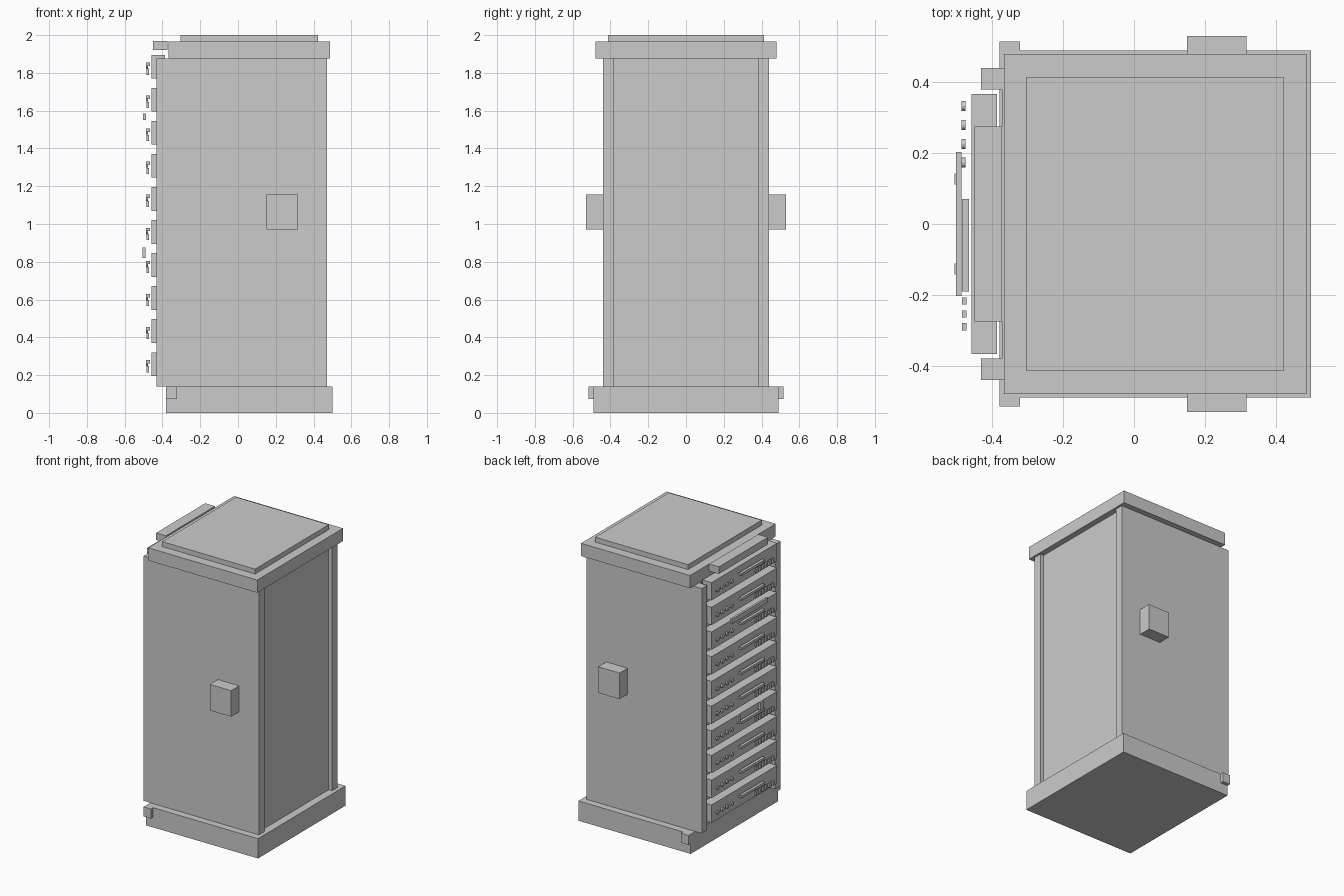
import bpy, bmesh, math
from mathutils import Matrix

if "Cube" in bpy.data.objects:
    bpy.data.objects.remove(bpy.data.objects["Cube"])


def make(name, boxes=(), pegs=()):
    """One object from boxes (x0,x1,y0,y1,z0,z1) and x-axis pegs (x0,x1,y,z,r)."""
    bm = bmesh.new()
    for x0, x1, y0, y1, z0, z1 in boxes:
        m = Matrix.Translation(((x0 + x1) / 2, (y0 + y1) / 2, (z0 + z1) / 2))
        m = m @ Matrix.Diagonal((x1 - x0, y1 - y0, z1 - z0, 1))
        bmesh.ops.create_cube(bm, size=1, matrix=m)
    for x0, x1, y, z, r in pegs:
        m = Matrix.Translation(((x0 + x1) / 2, y, z)) @ Matrix.Rotation(math.pi / 2, 4, 'Y')
        bmesh.ops.create_cone(bm, cap_ends=True, segments=12, radius1=r, radius2=r,
                              depth=x1 - x0, matrix=m)
    me = bpy.data.meshes.new(name)
    bm.to_mesh(me)
    bm.free()
    ob = bpy.data.objects.new(name, me)
    bpy.context.collection.objects.link(ob)
    return ob


def pair(name, x0, x1, y0, y1, z0, z1):
    """Same box on the +y and -y sides."""
    make(name + "_left", [(x0, x1, y0, y1, z0, z1)])
    make(name + "_right", [(x0, x1, -y1, -y0, z0, z1)])


# Cabinet shell
make("base_plinth", [(-0.38, 0.50, -0.49, 0.49, 0, 0.14)])
make("cabinet_core", [(-0.373, 0.445, -0.38, 0.38, 0.14, 1.875)])
pair("side_panel", -0.432, 0.472, 0.38, 0.44, 0.14, 1.875)
make("top_cap", [(-0.367, 0.487, -0.48, 0.48, 1.875, 1.965)])
make("roof_plate", [(-0.305, 0.423, -0.413, 0.413, 1.965, 2.0)])
make("front_header", [(-0.45, -0.373, -0.275, 0.275, 1.92, 1.97)])

# Side boxes and foot blocks
pair("side_box", 0.15, 0.317, 0.44, 0.53, 0.97, 1.155)
pair("foot_block", -0.38, -0.322, 0.49, 0.515, 0.073, 0.14)

# Ten rack units, each with knobs, a slot bar and vent slats
for i in range(10):
    z = 0.195 + i * 0.175
    n = f"_{i + 1}"
    make("rack_unit" + n, [(-0.458, -0.386, -0.367, 0.367, z, z + 0.126)])
    make("slot_bar" + n, [(-0.486, -0.466, -0.19, 0.07, z + 0.067, z + 0.085)])
    make("knobs" + n, pegs=[(-0.487, -0.476, 0.173 + k * 0.0533, z + 0.067, 0.014)
                            for k in range(4)])
    make("vent_slats" + n, [(-0.485, -0.472, y - 0.01, y + 0.01, z + 0.02, z + 0.052)
                            for y in (-0.29 + k * 0.0363 for k in range(6))])

# Overlay bar and two clips on the front
make("front_bar", [(-0.502, -0.487, -0.203, 0.203, 1.55, 1.585)])
pair("front_clip", -0.506, -0.491, 0.112, 0.143, 0.82, 0.875)
